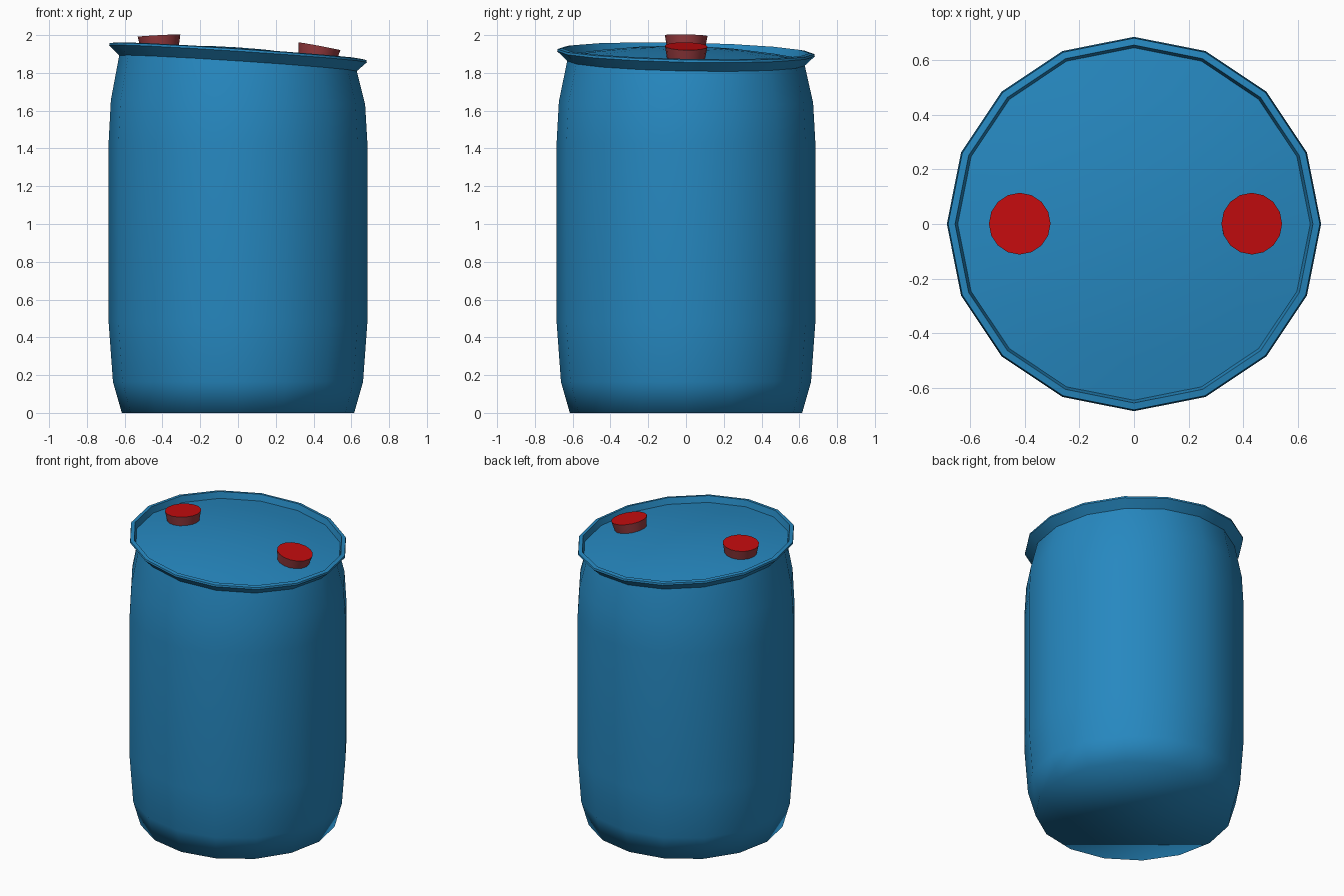
import bpy, bmesh, math
from mathutils import Vector, Matrix

if "Cube" in bpy.data.objects:
    bpy.data.objects.remove(bpy.data.objects["Cube"])

TILT_X, TILT_Y, LID_Z = -0.066, -0.02, 1.905   # the lid plane leans slightly


def plane(x, y):
    return TILT_X * x + TILT_Y * y


def srgb(r, g, b):
    return tuple((c / 255 / 12.92) if c < 11 else ((c / 255 + 0.055) / 1.055) ** 2.4
                 for c in (r, g, b)) + (1.0,)


def material(name, rgb):
    m = bpy.data.materials.new(name)
    m.diffuse_color = srgb(*rgb)
    m.use_nodes = True
    m.node_tree.nodes["Principled BSDF"].inputs["Base Color"].default_value = m.diffuse_color
    return m


blue = material("drum blue", (38, 136, 192))
red = material("cap red", (196, 12, 14))
dull_red = material("cap side dull red", (150, 58, 62))


def lathe(name, rings, sides, mats, cap_start=False, cap_end=False):
    """rings: (radius, z, lean) with lean = share of the lid tilt; radius 0 = pole."""
    bm = bmesh.new()
    loops = []
    for r, z, lean in rings:
        loop = []
        for i in range(sides if r > 0 else 1):
            a = 2 * math.pi * i / sides
            x, y = r * math.cos(a), r * math.sin(a)
            loop.append(bm.verts.new((x, y, z + lean * plane(x, y))))
        loops.append(loop)
    for a, b in zip(loops, loops[1:]):
        for i in range(sides):
            j = (i + 1) % sides
            if len(b) == 1:
                bm.faces.new((a[i], a[j], b[0]))
            else:
                bm.faces.new((a[i], a[j], b[j], b[i]))
    if cap_start:
        bm.faces.new(loops[0][::-1])
    if cap_end:
        bm.faces.new(loops[-1])
    me = bpy.data.meshes.new(name)
    bm.to_mesh(me)
    bm.free()
    for m in mats:
        me.materials.append(m)
    ob = bpy.data.objects.new(name, me)
    bpy.context.collection.objects.link(ob)
    return ob


def smooth(ob, angle=None):
    bpy.ops.object.select_all(action='DESELECT')
    ob.select_set(True)
    bpy.context.view_layer.objects.active = ob
    if angle is None:
        bpy.ops.object.shade_smooth()
    else:
        bpy.ops.object.shade_smooth_by_angle(angle=math.radians(angle))


# Bulging drum body with closed bottom, its top following the tilted lid
body = lathe("drum_body", [(0.615, 0, 0), (0.662, 0.165, 0), (0.685, 0.48, 0),
                           (0.685, 1.43, 0), (0.673, 1.645, 0.25),
                           (0.628, LID_Z - 0.05, 1)], 16, [blue], cap_start=True)
smooth(body)

# Lid: flared rim, inner lip and shallow dome
DOME, EDGE = 0.06, 0.645


def dome(r):
    return -0.03 + DOME * (1 - (r / EDGE) ** 2)


profile = [(0.628, -0.055), (0.682, -0.004), (0.68, 0.008), (0.655, 0.012)]
profile += [(r, dome(r)) for r in (0.645, 0.5, 0.34, 0.17, 0)]
lid = lathe("drum_lid", [(r, LID_Z + h, 1) for r, h in profile], 16, [blue])
smooth(lid, 25)

# Two screw caps standing square to the dome
for name, x in (("left_cap", -0.415), ("right_cap", 0.42)):
    cap = lathe(name, [(0.1, -0.01, 0), (0.113, 0.06, 0)], 16,
                [dull_red, red], cap_start=True, cap_end=True)
    cap.data.polygons[-1].material_index = 1
    slope = TILT_X - 2 * DOME * x / EDGE ** 2
    normal = Vector((-slope, -TILT_Y, 1)).normalized()
    spot = Vector((x, 0, LID_Z + plane(x, 0) + dome(abs(x))))
    cap.data.transform(Matrix.Translation(spot) @
                       Vector((0, 0, 1)).rotation_difference(normal).to_matrix().to_4x4())
    smooth(cap, 30)
